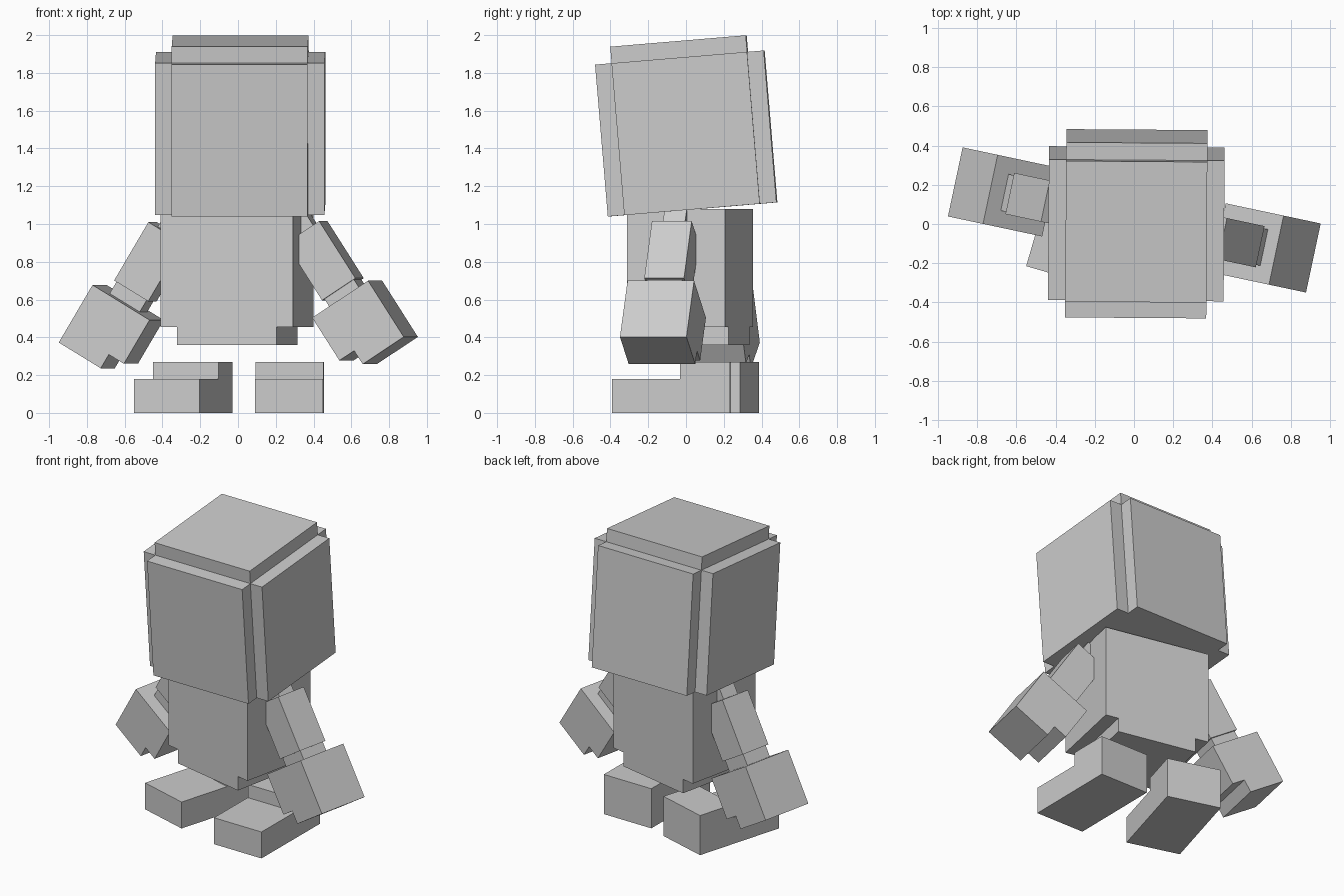
import bpy
import bmesh
from math import radians
from mathutils import Matrix, Vector

default_cube = bpy.data.objects.get("Cube")
if default_cube:
    bpy.data.objects.remove(default_cube, do_unlink=True)

# Single plain material
grey = bpy.data.materials.new("plain_grey")
grey.use_nodes = True
colour = (0.6, 0.6, 0.6, 1)
grey.diffuse_color = colour
grey.node_tree.nodes["Principled BSDF"].inputs["Base Color"].default_value = colour


def move(x, y, z):
    return Matrix.Translation((x, y, z))


def turn(angle, axis):
    return Matrix.Rotation(radians(angle), 4, axis)


def finish(name, bm, matrix):
    bmesh.ops.recalc_face_normals(bm, faces=bm.faces)
    mesh = bpy.data.meshes.new(name)
    bm.to_mesh(mesh)
    bm.free()
    mesh.materials.append(grey)
    obj = bpy.data.objects.new(name, mesh)
    obj.matrix_world = matrix
    bpy.context.collection.objects.link(obj)
    return obj


def prism(name, outline, depth, matrix):
    """Extrude an x-z outline along y, centred on y = 0."""
    bm = bmesh.new()
    face = bm.faces.new([bm.verts.new((x, -depth / 2, z)) for x, z in outline])
    new = bmesh.ops.extrude_face_region(bm, geom=[face])["geom"]
    verts = [v for v in new if isinstance(v, bmesh.types.BMVert)]
    bmesh.ops.translate(bm, verts=verts, vec=(0, depth, 0))
    return finish(name, bm, matrix)


def rect(x0, x1, z0, z1):
    return [(x0, z0), (x1, z0), (x1, z1), (x0, z1)]


# Head: a block with raised panels on every side except the underside
width, height, panel = 0.72, 0.807, 0.088
bm = bmesh.new()
bmesh.ops.create_cube(bm, size=1)
bmesh.ops.scale(bm, verts=bm.verts, vec=(width, width, height))
bmesh.ops.translate(bm, verts=bm.verts, vec=(0, 0, height / 2))
bm.normal_update()
sides = [f for f in bm.faces if f.normal.z > -0.5]
normals = [Vector(f.normal) for f in sides]
for face, normal in zip(sides, normals):
    bmesh.ops.translate(
        bm,
        verts=bmesh.ops.extrude_discrete_faces(bm, faces=[face])["faces"][0].verts,
        vec=normal * panel,
    )
finish("head", bm, move(0.012, 0.035, 1.077) @ turn(-0.4, 'Z') @ turn(4.8, 'X'))

# Torso with a narrower hip step
body = move(-0.005, 0.022, 0) @ turn(-12, 'Z')
half, hip = 0.358, 0.27
prism("torso", [(-hip, 0.36), (hip, 0.36), (hip, 0.455), (half, 0.455),
                (half, 1.08), (-half, 1.08), (-half, 0.455), (-hip, 0.455)], 0.53, body)

# Feet: long toe with a raised heel; profile runs along the foot
foot = [(-0.3125, 0), (0.3125, 0), (0.3125, 0.27), (0.0475, 0.27),
        (0.0475, 0.18), (-0.3125, 0.18)]
for name, x, y, yaw in (("left_foot", 0.273, -0.077, -0.5),
                        ("right_foot", -0.29, 0.035, -16.2)):
    prism(name, foot, 0.36, move(x, y, 0) @ turn(yaw + 90, 'Z'))

# Arms: shoulder peg, upper arm, elbow peg and hand with a thumb notch
limb, hand = 0.215, 0.36
mid = -limb / 2
parts = (
    ("shoulder", rect(mid - 0.06, mid + 0.06, -0.1, 0.1), 0.12),
    ("upper_arm", rect(-limb, 0, -0.36, 0), limb),
    ("elbow", rect(mid - 0.095, mid + 0.095, -0.46, -0.3), 0.19),
)
hand_outline = [(0, 0), (0, -0.355), (-0.265, -0.355), (-0.265, -0.27),
                (-hand, -0.27), (-hand, 0)]
for side, s, tilt, arm_at, hand_at in (
        ("left", 1, 33, (0.467, 1.015), (0.747, 0.70)),
        ("right", -1, 31, (0.457, 1.01), (0.744, 0.677))):
    swing = turn(-s * tilt, 'Y')
    arm = body @ move(s * arm_at[0], 0, arm_at[1]) @ swing
    for part, outline, depth in parts:
        prism(f"{side}_{part}", [(s * x, z) for x, z in outline], depth, arm)
    prism(f"{side}_hand", [(s * x, z) for x, z in hand_outline], hand,
          body @ move(s * hand_at[0], 0, hand_at[1]) @ swing)
